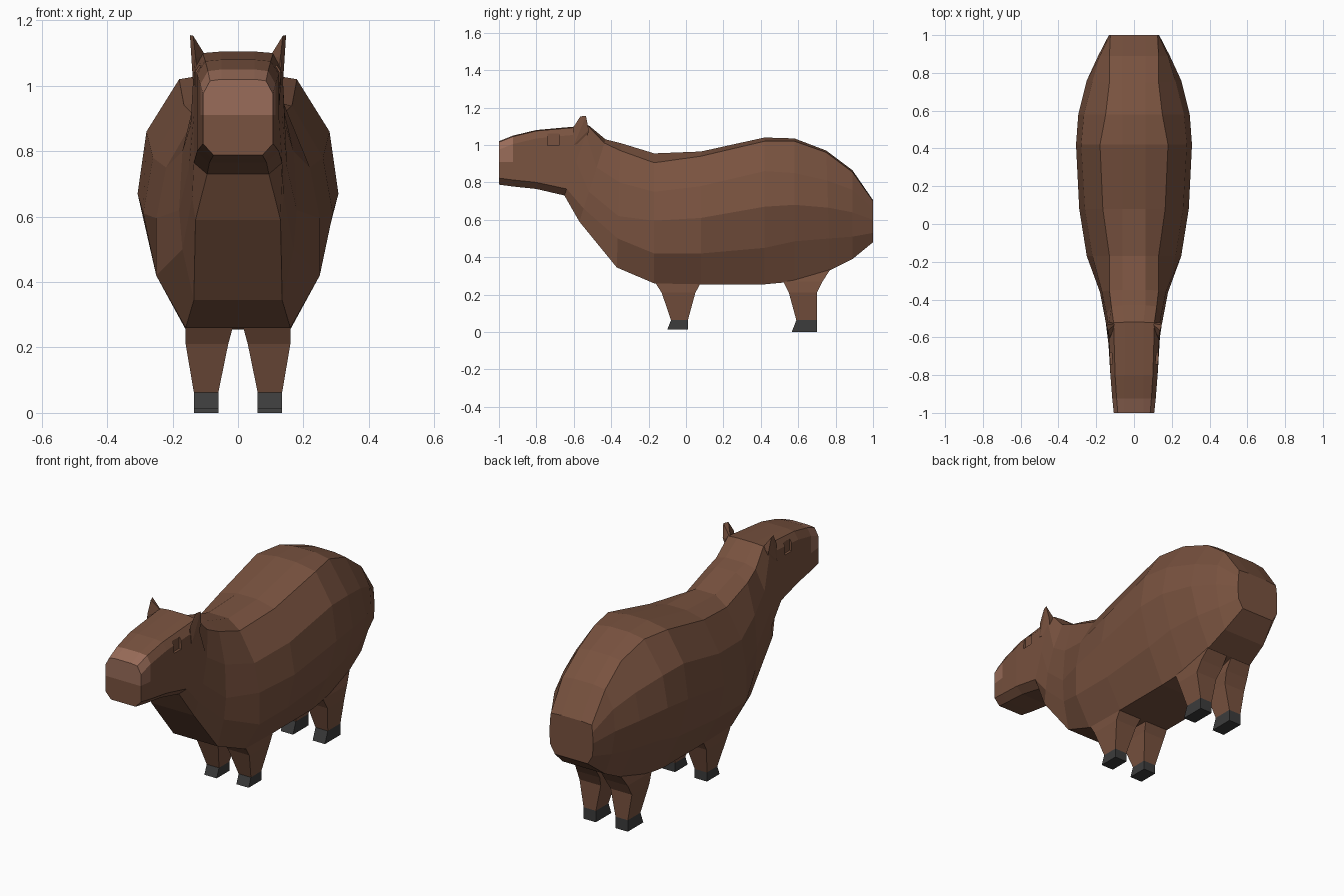
import bpy
import bmesh

if "Cube" in bpy.data.objects:
    bpy.data.objects.remove(bpy.data.objects["Cube"], do_unlink=True)


def make_material(name, color):
    mat = bpy.data.materials.new(name)
    mat.use_nodes = True
    mat.diffuse_color = (*color, 1)
    mat.node_tree.nodes["Principled BSDF"].inputs["Base Color"].default_value = (*color, 1)
    return mat


FUR = make_material("brown fur", (.19, .085, .05))
NOSE = make_material("pink brown nose", (.32, .15, .1))
HOOF = make_material("dark grey hoof", (.045, .045, .045))


def make_object(name, bm, materials, mirror=False):
    """Turn a bmesh into a flat shaded object, optionally mirrored across x."""
    bmesh.ops.recalc_face_normals(bm, faces=bm.faces)
    mesh = bpy.data.meshes.new(name)
    bm.to_mesh(mesh)
    bm.free()
    for mat in materials:
        mesh.materials.append(mat)
    obj = bpy.data.objects.new(name, mesh)
    bpy.context.collection.objects.link(obj)
    if mirror:
        obj.modifiers.new("mirror", "MIRROR")
    return obj


def bridge(bm, first, second):
    """Join two vertex rings with quads."""
    count = len(first)
    for i in range(count):
        j = (i + 1) % count
        bm.faces.new((first[i], first[j], second[j], second[i]))


def cap(bm, ring):
    """Close a symmetric ring with horizontal strips."""
    last = len(ring) - 1
    for i in range(len(ring) // 2 - 1):
        bm.faces.new((ring[i], ring[i + 1], ring[last - i - 1], ring[last - i]))


def section(y_top, y_bottom, half):
    """Full cross-section from its +x half, leaning from y_bottom to y_top."""
    low, high = half[0][1], half[-1][1]
    right = [(x, y_bottom + (y_top - y_bottom) * (z - low) / (high - low), z)
             for x, z in half]
    return right + [(-x, y, z) for x, y, z in reversed(right)]


def body_section(y_top, y_bottom, *values):
    """Belly, flank, side, shoulder and back edge pairs, then the ridge height."""
    half = list(zip(values[:-1:2], values[1:-1:2]))
    return section(y_top, y_bottom, half + [(.06, values[-1])])


def head_section(y_top, y_bottom, low, high, width):
    """Box with chamfered corners."""
    return section(y_top, y_bottom, [
        (width * .7, low), (width, low + .035), (width, .91),
        (width, high - .045), (width * .8, high - .005), (.05, high)])


# Body, neck and head as one loft from rump to muzzle
rings = [body_section(*row) for row in (
    (1, 1, .1, .48, .13, .53, .133, .6, .13, .66, .125, .7, .705),
    (.89, .89, .13, .39, .17, .51, .19, .64, .18, .76, .13, .855, .865),
    (.75, .77, .14, .33, .21, .5, .25, .665, .22, .81, .13, .96, .97),
    (.58, .58, .15, .27, .24, .485, .295, .68, .265, .85, .15, 1.02, 1.035),
    (.42, .42, .16, .255, .25, .45, .307, .67, .28, .86, .18, 1.02, 1.04),
    (.08, .08, .16, .255, .25, .42, .29, .61, .26, .78, .165, .94, .965),
    (-.17, -.17, .16, .26, .25, .42, .25, .595, .22, .75, .13, .905, .955),
    (-.35, -.37, .135, .345, .17, .5, .18, .62, .17, .8, .13, .97, 1.01),
    (-.43, -.57, .13, .59, .14, .66, .15, .75, .145, .88, .12, 1.01, 1.03),
)]
rings += [head_section(*row) for row in (
    (-.52, -.65, .73, 1.105, .135),
    (-.8, -.8, .765, 1.08, .125),
    (-.925, -.925, .778, 1.05, .115),
    (-1, -1, .788, 1.02, .107),
)]
bm = bmesh.new()
loops = [[bm.verts.new(p) for p in ring] for ring in rings]
for a, b in zip(loops, loops[1:]):
    bridge(bm, a, b)
cap(bm, loops[0])
cap(bm, loops[-1])

# Nose patch: the upper part of the muzzle tip
for face in bm.faces:
    tip = all(v.co.y < -.92 for v in face.verts)
    if tip and all(v.co.z > .9 for v in face.verts):
        face.material_index = 1
body = make_object("body_and_head", bm, [FUR, NOSE])


def stack(name, levels, material):
    """Mirrored limb part from boxes given as z, x range and y range."""
    bm = bmesh.new()
    loops = []
    for z, x0, x1, y0, y1, *tilt in levels:
        corners = ((x0, y0), (x1, y0), (x1, y1), (x0, y1))
        loops.append([bm.verts.new((x, y, z)) for x, y in corners])
    for a, b in zip(loops, loops[1:]):
        bridge(bm, a, b)
    bm.faces.new(loops[0])
    bm.faces.new(loops[-1])
    return make_object(name, bm, [material], mirror=True)


# Legs and hooves
ankle = .063
front_ankle = (ankle, .06, .135, -.08, .01)
back_ankle = (ankle, .06, .135, .59, .7)
stack("front_legs", [front_ankle, (.21, .03, .16, -.13, .05),
                     (.265, .015, .16, -.165, .08), (.32, .015, .16, -.165, .08)], FUR)
stack("back_legs", [back_ankle, (.21, .03, .16, .55, .7),
                    (.27, .015, .155, .52, .73), (.34, .015, .14, .52, .775)], FUR)
stack("front_hooves", [(.013, .06, .135, -.1, .01), front_ankle], HOOF)
stack("back_hooves", [(0, .06, .135, .565, .7), back_ankle], HOOF)

# Ears: small wedges leaning outward
bm = bmesh.new()
for point in ((.095, -.525, 1.085), (.12, -.6, 1.01), (.13, -.605, 1.09),
              (.137, -.6, 1), (.14, -.52, 1.08), (.125, -.53, 1.02),
              (.137, -.565, 1.153), (.147, -.535, 1.155)):
    bm.verts.new(point)
bmesh.ops.convex_hull(bm, input=bm.verts)
make_object("ears", bm, [FUR], mirror=True)

# Eye sockets: shallow recesses cut in both sides of the head
bm = bmesh.new()
bmesh.ops.create_cube(bm, size=1)
for v in bm.verts:
    v.co.x = .14 + v.co.x * .05
    v.co.y = -.71 + v.co.y * .06
    v.co.z = 1.03 + v.co.z * .065
cutter = make_object("eye_socket_cutter", bm, [FUR], mirror=True)
cutter.hide_render = True
cutter.hide_set(True)
cut = body.modifiers.new("eye_sockets", "BOOLEAN")
cut.operation = "DIFFERENCE"
cut.solver = "EXACT"
cut.object = cutter
